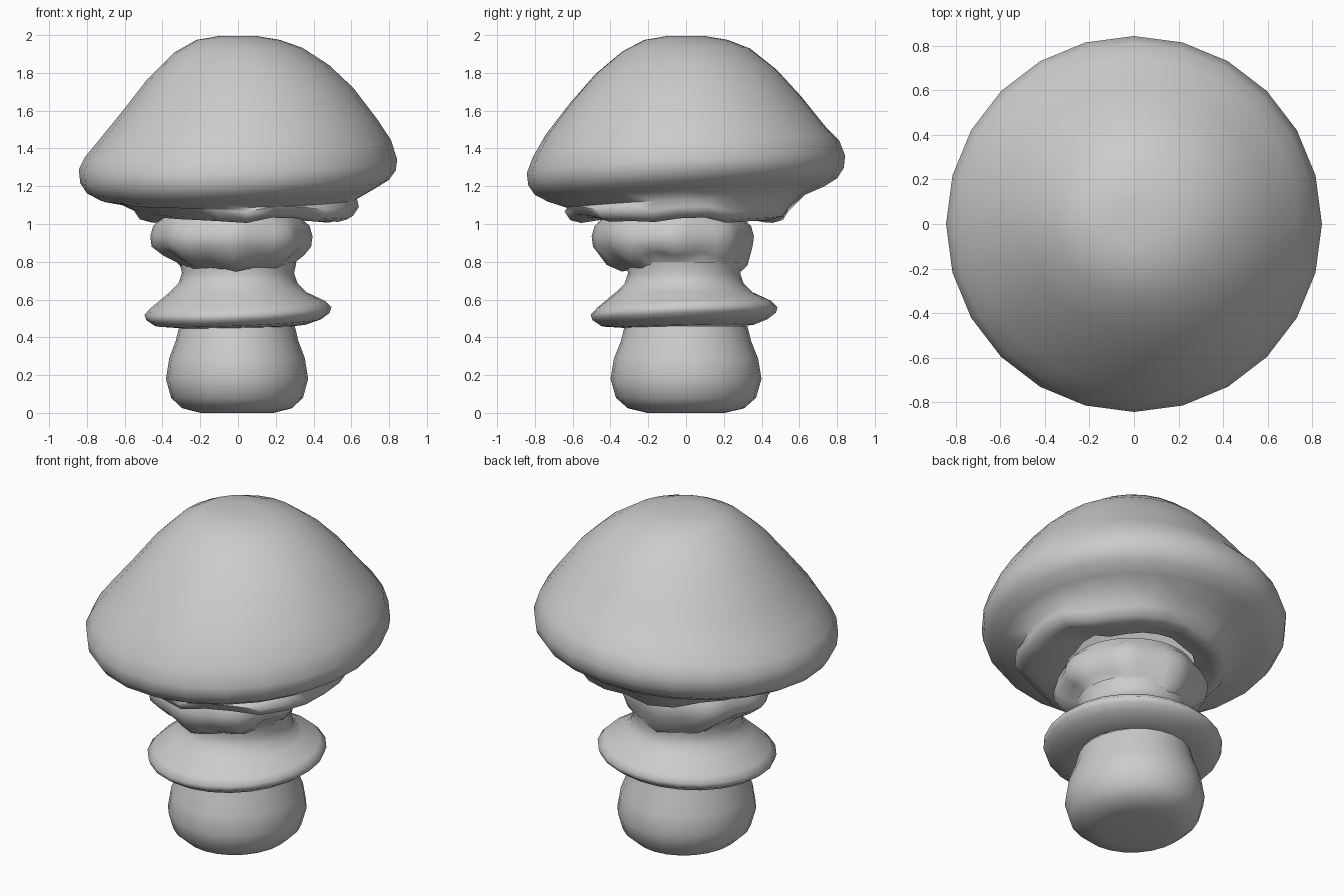
import bpy, bmesh, math

if "Cube" in bpy.data.objects:
    bpy.data.objects.remove(bpy.data.objects["Cube"])


def lathe(name, profile, seg, deform=lambda x, y, z, a, i: (x, y, z)):
    """Revolve (radius, height) points; deform nudges each vertex."""
    bm = bmesh.new()
    rings = []
    for i, (r, z) in enumerate(profile):
        if r == 0:
            rings.append([bm.verts.new(deform(0, 0, z, 0, i))] * seg)
            continue
        ring = []
        for k in range(seg):
            a = 2 * math.pi * k / seg
            ring.append(bm.verts.new(deform(r * math.cos(a), r * math.sin(a), z, a, i)))
        rings.append(ring)
    for lo, hi in zip(rings, rings[1:]):
        for k in range(seg):
            n = (k + 1) % seg
            quad = dict.fromkeys([lo[k], lo[n], hi[n], hi[k]])
            bm.faces.new(list(quad))
    bmesh.ops.recalc_face_normals(bm, faces=bm.faces)
    me = bpy.data.meshes.new(name)
    bm.to_mesh(me)
    bm.free()
    ob = bpy.data.objects.new(name, me)
    bpy.context.collection.objects.link(ob)
    bpy.ops.object.select_all(action='DESELECT')
    ob.select_set(True)
    bpy.context.view_layer.objects.active = ob
    bpy.ops.object.shade_smooth_by_angle(angle=math.radians(75))
    return ob


# Cap: tilted dome fuller towards +x, with a ragged rounded underside
TILT_X = [0, 0, 0.0, 0.04, 0.08, 0.10, 0.075, 0.055, 0.03, 0.04, 0.045, 0.045, 0.02]


def cap_shape(x, y, z, a, i):
    if i < len(TILT_X):
        return x, y, z + TILT_X[i] * x + (0.055 if i > 6 else 0.025 if i > 2 else 0) * y
    rag = 0.012 * math.sin(5 * a + 1) + 0.008 * math.sin(9 * a)
    k = 1 + 0.02 * math.sin(7 * a)
    s = 0.045 if i < 16 else 0.01
    return x * k + s, y * k - s * 0.8, z + rag


cap = [(0, 1.99), (0.1, 1.995), (0.22, 1.975), (0.34, 1.92), (0.48, 1.805),
       (0.61, 1.66), (0.74, 1.495), (0.81, 1.40), (0.843, 1.315), (0.835, 1.25),
       (0.80, 1.198), (0.73, 1.158), (0.63, 1.12), (0.595, 1.08), (0.565, 1.035),
       (0.51, 1.02), (0.44, 1.035), (0.35, 1.05)]
lathe("cap", cap, 24, cap_shape)

# Rounded foot of the stem
foot = [(0, 0.01), (0.2, 0.005), (0.30, 0.025), (0.36, 0.08), (0.388, 0.18),
        (0.37, 0.29), (0.335, 0.38), (0.315, 0.46)]
lathe("stem_foot", foot, 24,
      lambda x, y, z, a, i: (x * 0.97 - 0.005, y * 1.03, 0 if i == 1 else z))


# Flared ring, leaning with the cap, running up into the neck
def ring_shape(x, y, z, a, i):
    lean = (0.02 if i < 2 else 0.04 if i < 6 else 0) * (x + y)
    return x, y - 0.01 * (i > 1), z + lean


ring = [(0.305, 0.455), (0.36, 0.46), (0.44, 0.478), (0.485, 0.51), (0.495, 0.54),
        (0.46, 0.575), (0.36, 0.64), (0.315, 0.685), (0.297, 0.74), (0.31, 0.80)]
lathe("stem_ring_and_neck", ring, 24, ring_shape)


# Softly lobed collar beneath the cap, drooping at each lobe
def collar_shape(x, y, z, a, i):
    lobe = math.cos(8 * (a + math.pi / 2))
    k = 1 + 0.035 * lobe * (1 < i < 6)
    droop = -0.012 * lobe * (i < 3) - 0.025 * (i < 3) * math.cos(2 * a + math.pi)
    off = min(i, 3) / 3
    return x * k - 0.035 * off, y * k - 0.07 * off, z + droop * (i > 0)


collar = [(0.29, 0.76), (0.315, 0.785), (0.36, 0.82), (0.408, 0.88), (0.415, 0.935),
          (0.40, 0.99), (0.37, 1.03), (0.35, 1.06)]
lathe("stem_collar", collar, 32, collar_shape)
